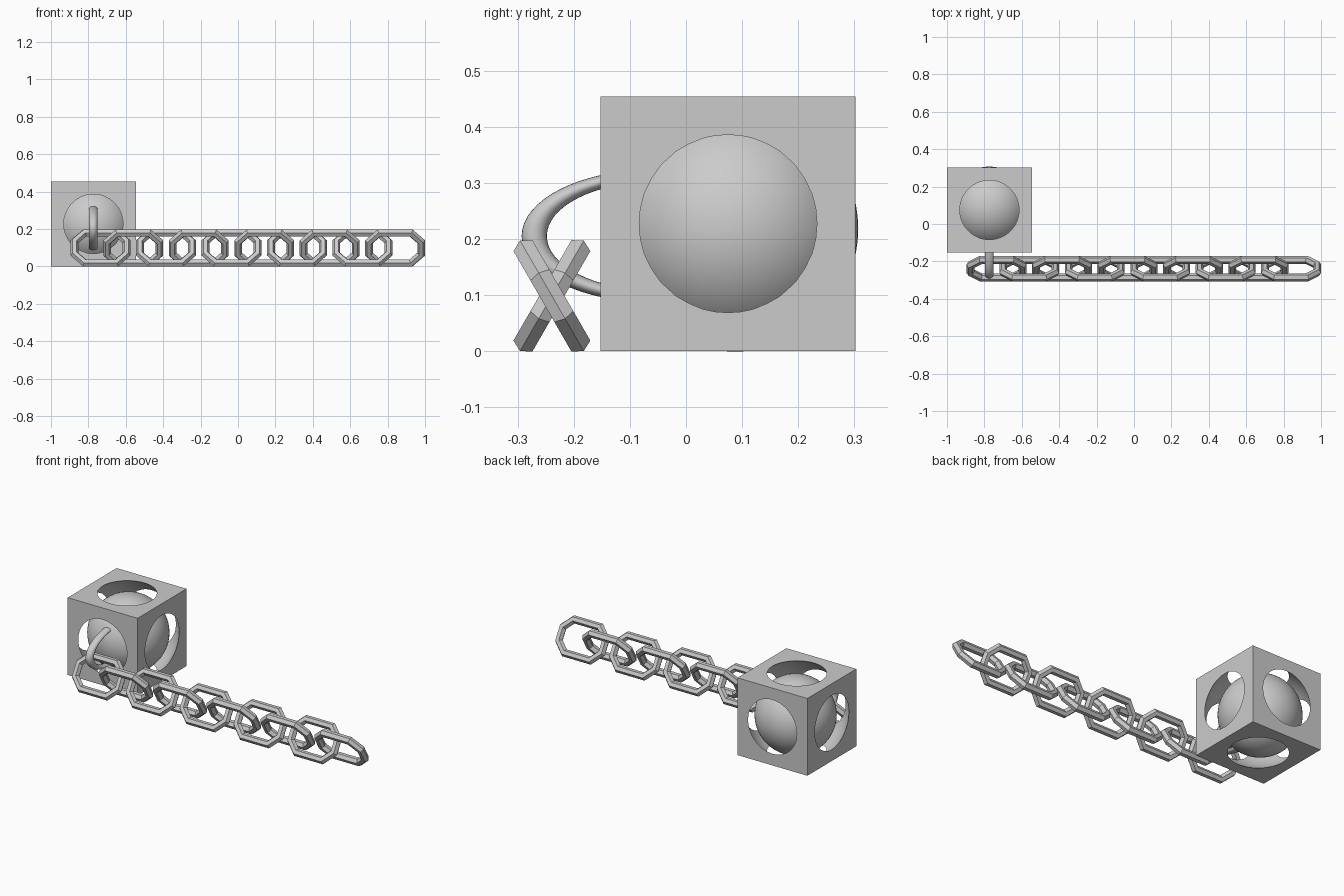
import bpy
import math
from mathutils import Matrix

if "Cube" in bpy.data.objects:
    bpy.data.objects.remove(bpy.data.objects["Cube"], do_unlink=True)

# One plain grey for everything
grey = bpy.data.materials.new("plain grey")
grey.use_nodes = True
grey.diffuse_color = (0.6, 0.6, 0.6, 1)
bsdf = next(n for n in grey.node_tree.nodes if n.type == 'BSDF_PRINCIPLED')
bsdf.inputs["Base Color"].default_value = grey.diffuse_color


def finish(name, smooth=False):
    """Name and colour the active object, optionally smoothing it."""
    obj = bpy.context.object
    obj.name = name
    obj.data.materials.clear()
    obj.data.materials.append(grey)
    if smooth:
        bpy.ops.object.shade_smooth_by_angle(angle=math.radians(35))
    return obj


def add_sphere(name, radius, location):
    bpy.ops.mesh.primitive_uv_sphere_add(segments=64, ring_count=32,
                                         radius=radius, location=location)
    return finish(name, True)


# Cage: a cube hollowed by a sphere that breaks through every face
SIDE = 0.454
cage_centre = (-0.773, 0.075, SIDE / 2)
cutter = add_sphere("cage_cutter", 0.277, cage_centre)
cutter.hide_render = True
bpy.ops.mesh.primitive_cube_add(size=SIDE, location=cage_centre)
cage = finish("cage")
hollow = cage.modifiers.new("hollow", 'BOOLEAN')
hollow.operation = 'DIFFERENCE'
hollow.solver = 'EXACT'
hollow.object = cutter
bpy.ops.object.modifier_apply(modifier=hollow.name)
bpy.data.objects.remove(cutter, do_unlink=True)
finish("cage", True)

# Loose ball inside the cage
add_sphere("ball", 0.219, (-0.774, 0.088, 0.218))

# Flattened shackle ring growing out of the ball
bpy.ops.mesh.primitive_torus_add(major_segments=64, minor_segments=20,
                                 major_radius=0.2155, minor_radius=0.0225)
ring = finish("shackle_ring", True)
ring.data.transform(Matrix.Diagonal((0.5, 1, 1, 1)))
ring.data.transform(Matrix.Rotation(math.radians(90), 4, 'Y'))
ring.location = (-0.774, -0.055, 0.205)

# Chain: stretched octagonal links with hexagonal section, tilted alternately
LINKS, PITCH, LENGTH = 10, 0.175, 0.32
HALF_HEIGHT, BAR = 0.1137, 0.0225
outer = HALF_HEIGHT / math.cos(math.pi / 8)
for i in range(LINKS):
    bpy.ops.mesh.primitive_torus_add(major_segments=8, minor_segments=6,
                                     major_radius=outer - BAR, minor_radius=BAR)
    link = finish(f"chain_link_{i + 1}")
    link.data.transform(Matrix.Rotation(math.pi / 8, 4, 'Z'))
    for v in link.data.vertices:
        v.co.x += math.copysign(LENGTH / 2 - HALF_HEIGHT, v.co.x)
    tilt = 30 if i % 2 else -30
    link.data.transform(Matrix.Rotation(math.radians(90 + tilt), 4, 'X'))
    link.location = (1 - LENGTH / 2 - PITCH * (LINKS - 1 - i), -0.239, 0.0985)
